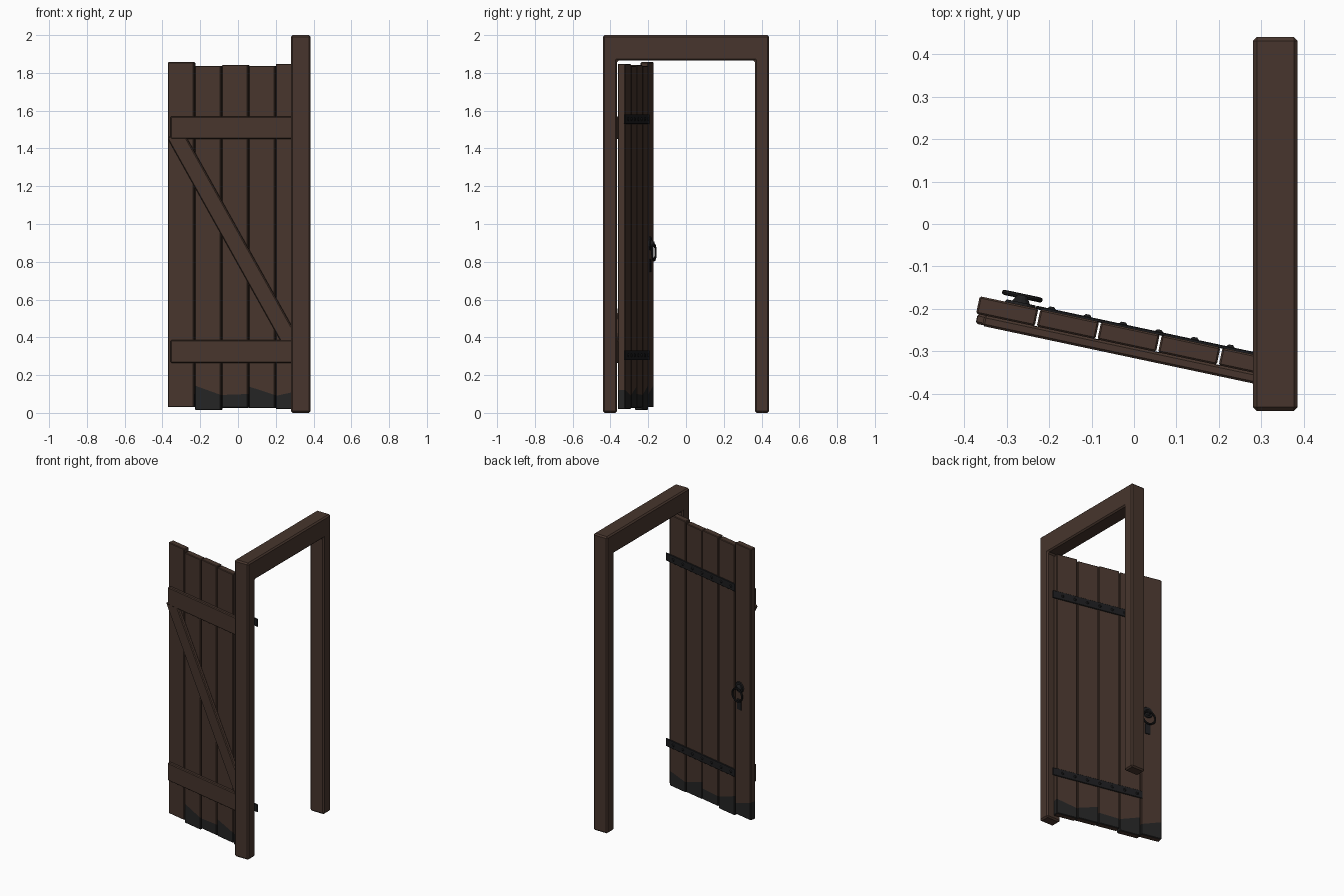
import bpy, bmesh, math
from mathutils import Matrix, Vector

cube = bpy.data.objects.get("Cube")
if cube:
    bpy.data.objects.remove(cube, do_unlink=True)


def material(name, color):
    m = bpy.data.materials.new(name)
    m.use_nodes = True
    m.diffuse_color = (*color, 1)
    m.node_tree.nodes["Principled BSDF"].inputs["Base Color"].default_value = (*color, 1)
    return m


WOOD = material("dark brown wood", (0.063, 0.036, 0.026))
IRON = material("black iron", (0.012, 0.012, 0.013))
CHAR = material("charred grey", (0.018, 0.018, 0.018))

# Door space: x along the door from its free edge, y out of its back, z up
DOOR = Matrix.Translation((-0.363, -0.17, 0)) @ Matrix.Rotation(math.radians(-12), 4, 'Z')
FACE_BACK = Matrix.Rotation(math.radians(-90), 4, 'X')


def finish(name, bm, mats, matrix=DOOR):
    bmesh.ops.recalc_face_normals(bm, faces=bm.faces)
    mesh = bpy.data.meshes.new(name)
    bm.to_mesh(mesh)
    bm.free()
    for m in mats:
        mesh.materials.append(m)
    obj = bpy.data.objects.new(name, mesh)
    bpy.context.collection.objects.link(obj)
    obj.matrix_world = matrix
    return obj


def box(lo, hi, bevel, turn=0):
    """Chamfered box between two corners, turned about y through its centre."""
    lo, hi = Vector(lo), Vector(hi)
    bm = bmesh.new()
    bmesh.ops.create_cube(bm, size=1, matrix=Matrix.Diagonal((*(hi - lo), 1)))
    bmesh.ops.bevel(bm, geom=bm.edges[:], offset=bevel, segments=1, affect='EDGES')
    place = Matrix.Translation((lo + hi) / 2) @ Matrix.Rotation(turn, 4, 'Y')
    bmesh.ops.transform(bm, matrix=place, verts=bm.verts)
    return bm


def stud(bm, x, y, z, r_base, r_tip, height, sides):
    """Tapered stud standing on the back of the door."""
    bmesh.ops.create_cone(bm, cap_ends=True, segments=sides, radius1=r_base,
                          radius2=r_tip, depth=height,
                          matrix=Matrix.Translation((x, y + height / 2, z)) @ FACE_BACK)


# Door frame: one arch profile pushed through its depth
bm = bmesh.new()
outline = [(-0.44, 0), (-0.44, 2), (0.44, 2), (0.44, 0),
           (0.365, 0), (0.365, 1.865), (-0.365, 1.865), (-0.365, 0)]
arch = bm.faces.new([bm.verts.new((0.28, y, z)) for y, z in outline])
push = bmesh.ops.extrude_face_region(bm, geom=[arch])
bmesh.ops.translate(bm, vec=(0.105, 0, 0),
                    verts=[v for v in push["geom"] if isinstance(v, bmesh.types.BMVert)])
bmesh.ops.recalc_face_normals(bm, faces=bm.faces)
bmesh.ops.bevel(bm, geom=bm.edges[:], offset=0.009, segments=1, affect='EDGES')
finish("door_frame", bm, [WOOD], Matrix())

# Planks: bottom, top, and the scorch height at each side
PITCH = 0.146
planks = [(0.03, 1.857, 0.15, 0.10), (0.015, 1.837, 0.145, 0.095),
          (0.027, 1.842, 0.095, 0.10), (0.025, 1.837, 0.14, 0.095),
          (0.02, 1.848, 0.09, 0.12)]
for i, (bottom, top, burn_a, burn_b) in enumerate(planks):
    x0, x1 = i * PITCH, (i + 1) * PITCH - 0.005
    bm = box((x0, -0.042, bottom), (x1, 0, top), 0.004)
    point = Vector((x0, 0, burn_a))
    normal = Vector((burn_a - burn_b, 0, x1 - x0)).normalized()
    bmesh.ops.bisect_plane(bm, geom=bm.verts[:] + bm.edges[:] + bm.faces[:],
                           plane_co=point, plane_no=normal)
    bm.normal_update()
    for f in bm.faces:
        burnt = (f.calc_center_median() - point).dot(normal) < 0 and f.normal.z > -0.9
        clean_front = i == 0 and f.normal.y < -0.3
        f.material_index = int(burnt and not clean_front)
    finish(f"plank_{i + 1}", bm, [WOOD, CHAR])

# Front bracing
for name, z in (("upper_ledge", 1.51), ("lower_ledge", 0.325)):
    finish(name, box((0.02, -0.067, z - 0.06), (0.71, -0.042, z + 0.06), 0.005), [WOOD])
finish("diagonal_brace",
       box((0.36 - 0.645, -0.065, 0.872), (0.36 + 0.645, -0.041, 0.962), 0.005,
           math.radians(60.3)), [WOOD])

# Iron straps with rivets on the back
for name, z in (("upper_strap", 1.555), ("lower_strap", 0.305)):
    bm = box((0.135, -0.002, z - 0.026), (0.755, 0.006, z + 0.026), 0.002)
    for k in range(7):
        stud(bm, 0.172 + k * 0.086, 0.005, z, 0.011, 0.005, 0.006, 8)
    finish(name, bm, [IRON])

# Ring handle: round plate, boss, keyhole plate and ring
bm = bmesh.new()
stud(bm, 0.098, -0.001, 0.897, 0.038, 0.034, 0.007, 16)
stud(bm, 0.098, 0.005, 0.895, 0.022, 0.011, 0.018, 12)
finish("handle_plate", bm, [IRON])
finish("keyhole_plate", box((0.08, -0.001, 0.745), (0.116, 0.005, 0.815), 0.001), [IRON])

bpy.ops.mesh.primitive_torus_add(major_segments=24, minor_segments=8,
                                 major_radius=0.043, minor_radius=0.006)
ring = bpy.context.object
ring.name = "handle_ring"
ring.matrix_world = DOOR @ Matrix.Translation((0.098, 0.021, 0.85)) @ FACE_BACK
ring.data.materials.append(IRON)
bpy.ops.object.shade_smooth_by_angle()
